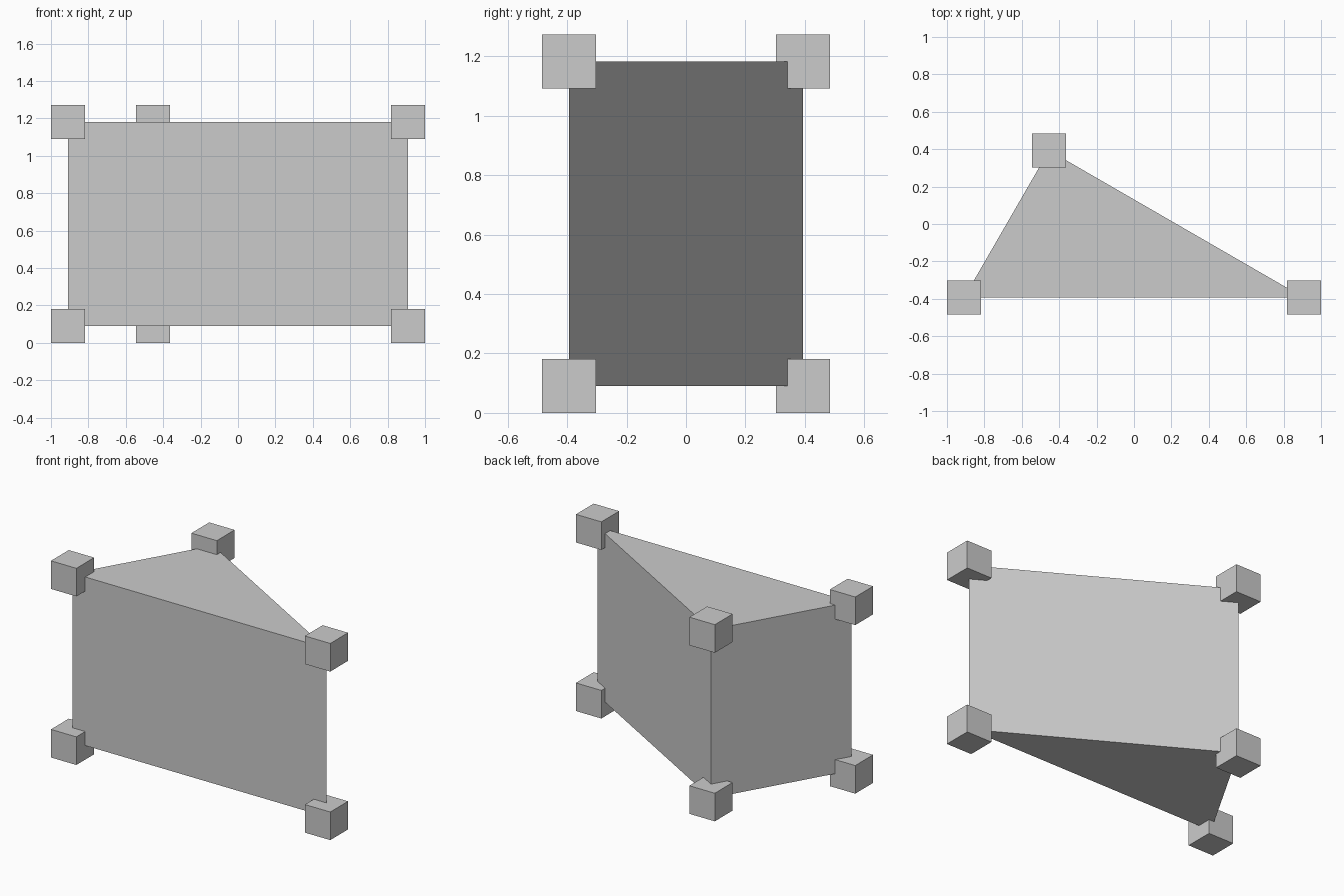
import bpy
import bmesh

if "Cube" in bpy.data.objects:
    bpy.data.objects.remove(bpy.data.objects["Cube"])

S = 2 / 11                       # corner cube size
H = 6 * S                        # prism height
L = 10 * S                       # long side of the 30-60-90 triangle
D = L * 3 ** 0.5 / 4             # triangle depth
corners = [(-L / 2, -D / 2), (L / 2, -D / 2), (-L / 4, D / 2)]

# Solid triangular prism: extruded profile
bm = bmesh.new()
base = bm.faces.new([bm.verts.new((x, y, S / 2)) for x, y in corners])
ext = bmesh.ops.extrude_face_region(bm, geom=[base], use_keep_orig=True)
top = [g for g in ext["geom"] if isinstance(g, bmesh.types.BMVert)]
bmesh.ops.translate(bm, verts=top, vec=(0, 0, H))
bmesh.ops.recalc_face_normals(bm, faces=bm.faces)
mesh = bpy.data.meshes.new("triangular_prism")
bm.to_mesh(mesh)
bm.free()
bpy.context.collection.objects.link(bpy.data.objects.new("triangular_prism", mesh))

# Cube centred on every prism vertex
for level, z in (("lower", S / 2), ("upper", S / 2 + H)):
    for side, (x, y) in zip(("left", "right", "back"), corners):
        bpy.ops.mesh.primitive_cube_add(size=S, location=(x, y, z))
        bpy.context.object.name = f"{level}_{side}_corner_cube"
